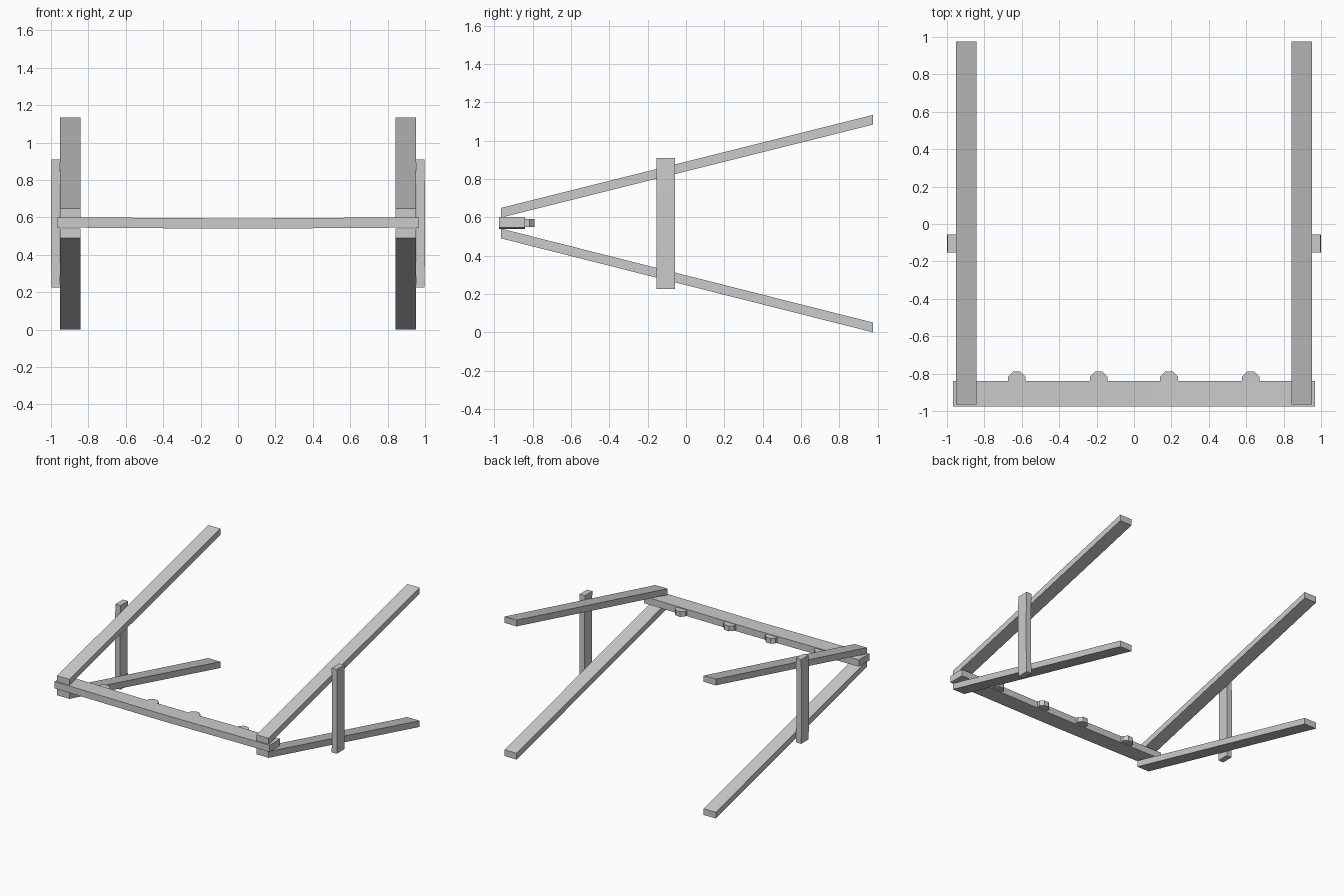
import bpy, bmesh, math

if "Cube" in bpy.data.objects:
    bpy.data.objects.remove(bpy.data.objects["Cube"])


def make_object(name, verts, faces):
    mesh = bpy.data.meshes.new(name)
    mesh.from_pydata(verts, [], faces)
    bm = bmesh.new()
    bm.from_mesh(mesh)
    bmesh.ops.recalc_face_normals(bm, faces=bm.faces)
    bm.to_mesh(mesh)
    bm.free()
    obj = bpy.data.objects.new(name, mesh)
    bpy.context.collection.objects.link(obj)
    return obj


def loft(name, rings):
    """Skin matching rings of points and cap both ends."""
    n = len(rings[0])
    verts = [p for ring in rings for p in ring]
    faces = [tuple(range(n)), tuple(range(len(verts) - n, len(verts)))]
    for r in range(len(rings) - 1):
        for i in range(n):
            j = (i + 1) % n
            faces.append((r * n + i, r * n + j, (r + 1) * n + j, (r + 1) * n + i))
    return make_object(name, verts, faces)


def arm(name, side, z_front, z_back, thick=0.051):
    # Sloping plank with vertical end cuts
    a, b = side * 0.842, side * 0.951
    rings = [[(a, y, z), (b, y, z), (b, y, z + thick), (a, y, z + thick)]
             for y, z in ((-0.965, z_front), (0.975, z_back))]
    return loft(name, rings)


def post(name, side):
    # Upright, bowed outward very slightly in the middle
    rings = []
    for z, bow in ((0.225, -0.004), (0.41, 0), (0.725, 0), (0.91, -0.004)):
        a, b = side * (0.954 + bow), side * (1.0 + bow)
        rings.append([(a, -0.153, z), (b, -0.153, z), (b, -0.057, z), (a, -0.057, z)])
    return loft(name, rings)


for label, side in (("left", -1), ("right", 1)):
    arm(f"upper_arm_{label}", side, 0.598, 1.083)
    arm(f"lower_arm_{label}", side, 0.49, 0.0)
    post(f"post_{label}", side)

# Front crossbar, sagging very slightly toward the centre
rings = []
for x, sag in ((-0.968, 0), (-0.5, 0.003), (-0.08, 0.006),
               (0.08, 0.006), (0.5, 0.003), (0.968, 0)):
    lo, hi = 0.546 - sag, 0.601 - sag
    rings.append([(x, -0.975, lo), (x, -0.84, lo), (x, -0.84, hi), (x, -0.975, hi)])
loft("crossbar", rings)

# Octagonal pegs half sunk in the back of the crossbar
radius = 0.047 / math.cos(math.pi / 8)
for i, x in enumerate((-0.627, -0.188, 0.187, 0.625)):
    rings = []
    for z in (0.55, 0.592):
        angles = [math.pi / 8 + k * math.pi / 4 for k in range(8)]
        rings.append([(x + radius * math.cos(t), -0.836 + radius * math.sin(t), z)
                      for t in angles])
    loft(f"peg_{i + 1}", rings)
